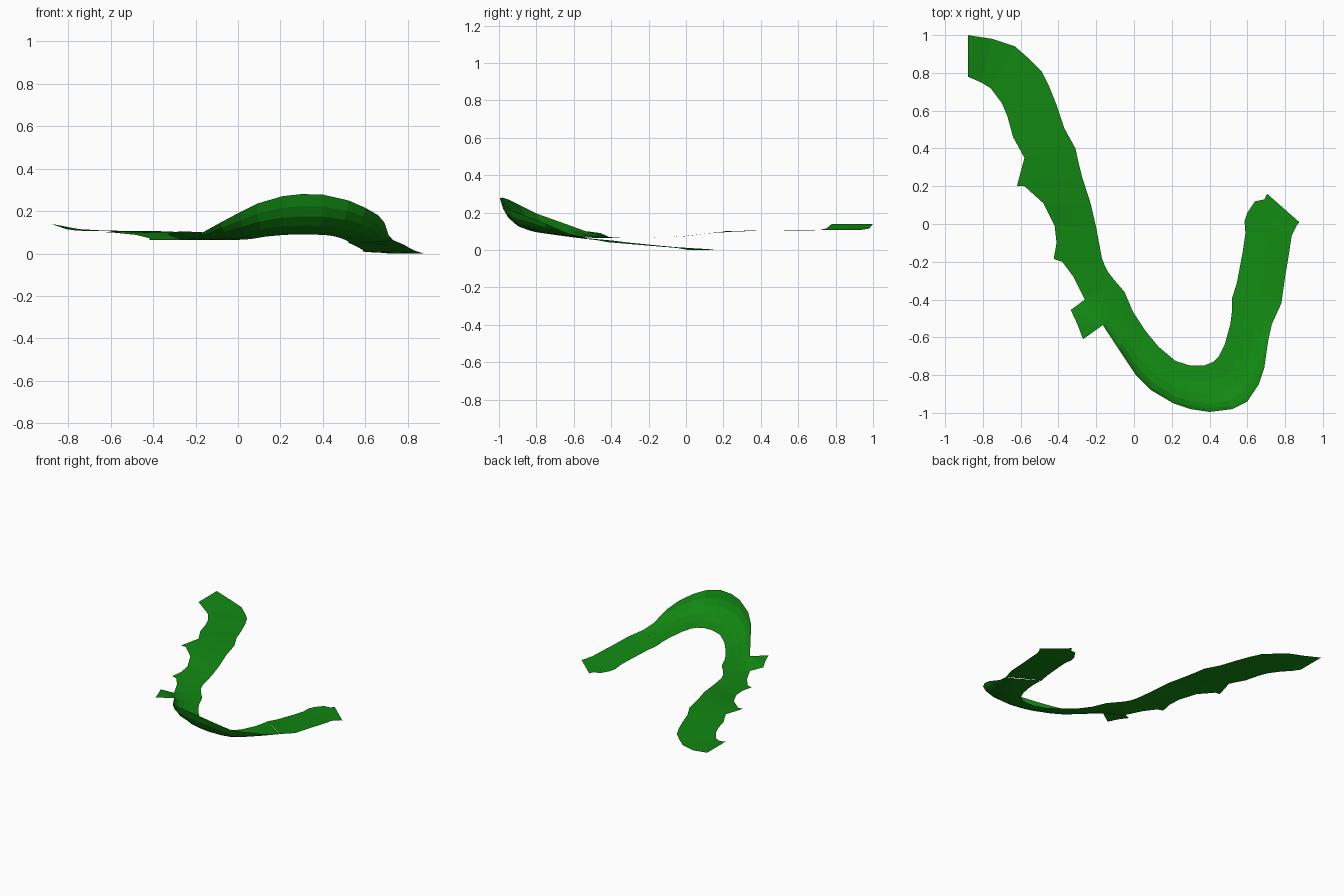
import bpy, bmesh
from mathutils import Vector

green = bpy.data.materials.new("green")
green.diffuse_color = (0.006, 0.25, 0.006, 1)


def finish(name, bm):
    bm.normal_update()
    for f in bm.faces:
        if f.normal.z < 0:
            f.normal_flip()
    mesh = bpy.data.meshes.new(name)
    bm.to_mesh(mesh)
    bm.free()
    mesh.materials.append(green)
    ob = bpy.data.objects.new(name, mesh)
    bpy.context.collection.objects.link(ob)
    return ob


def ribbon(name, sections, profile):
    """Loft between (outer, inner) edge pairs; profile = (across, rise) fractions."""
    bm = bmesh.new()
    rows = []
    for outer, inner in sections:
        o, i = Vector(outer), Vector(inner)
        row = []
        for s, h in profile:
            p = i.lerp(o, s)
            p.z = i.z + (o.z - i.z) * h
            row.append(bm.verts.new(p))
        rows.append(row)
    for a, b in zip(rows, rows[1:]):
        for k in range(len(profile) - 1):
            bm.faces.new((a[k], a[k + 1], b[k + 1], b[k]))
    return finish(name, bm)


FLAT = [(0, 0), (0.5, 0.5), (1, 1)]
BANK = [(0, 0), (0.35, 0.08), (0.62, 0.22), (0.82, 0.45), (0.93, 0.7), (1, 1)]

# Upper road: outer x, y, inner x, y, shared height
upper = [
    (-.88, .78, -.88, 1.0, .14), (-.81, .75, -.75, .98, .115),
    (-.76, .72, -.63, .94, .108), (-.73, .68, -.55, .87, .107),
    (-.70, .64, -.49, .81, .107), (-.67, .57, -.45, .73, .106),
    (-.64, .46, -.41, .63, .105), (-.61, .405, -.37, .51, .105),
    (-.58, .35, -.31, .40, .104),
    (-.62, .20, -.29, .31, .10), (-.58, .20, -.275, .25, .098),
    (-.48, .11, -.23, .11, .088), (-.42, -.01, -.20, -.02, .073),
    (-.41, -.10, -.185, -.10, .068), (-.425, -.185, -.17, -.18, .065),
    (-.38, -.20, -.155, -.22, .064), (-.32, -.28, -.14, -.25, .064),
    (-.26, -.40, -.11, -.29, .064),
]
ribbon("upper_road", [((a, b, z), (c, d, z)) for a, b, c, d, z in upper], FLAT)

# Small flap beside the start of the bend
bm = bmesh.new()
flap = [(-.26, -.40, .064), (-.335, -.455, .09), (-.30, -.53, .10),
        (-.27, -.61, .105), (-.165, -.535, .10)]
v = [bm.verts.new(p) for p in flap]
for k in range(1, 4):
    bm.faces.new((v[4] if k < 3 else v[0], v[k - 1] if k < 3 else v[2], v[k] if k < 3 else v[3])
                 if k < 3 else (v[4], v[2], v[3]))
finish("side_flap", bm)

# Banked bend: outer edge rises steeply
bend = [
    ((-.26, -.40, .064), (-.11, -.29, .064)),
    ((-.165, -.535, .10), (-.05, -.36, .064)),
    ((-.08, -.665, .147), (-.005, -.465, .064)),
    ((.01, -.80, .195), (.06, -.565, .068)),
    ((.09, -.88, .235), (.13, -.65, .08)),
    ((.21, -.95, .27), (.22, -.725, .088)),
    ((.30, -.98, .28), (.30, -.75, .09)),
    ((.40, -.995, .277), (.37, -.75, .089)),
    ((.52, -.98, .25), (.42, -.73, .086)),
    ((.60, -.94, .215), (.45, -.70, .082)),
    ((.66, -.85, .18), (.48, -.64, .074)),
    ((.69, -.76, .145), (.51, -.53, .062)),
    ((.71, -.62, .085), (.52, -.45, .055)),
    ((.73, -.53, .063), (.52, -.39, .05)),
]
ribbon("banked_bend", bend, BANK)

# Lower road running out to the ground
lower = [
    bend[-1],
    ((.78, -.42, .042), (.545, -.31, .04)),
    ((.80, -.28, .03), (.56, -.23, .032)),
    ((.82, -.16, .02), (.575, -.15, .024)),
    ((.835, -.06, .012), (.59, -.05, .015)),
    ((.845, -.04, .01), (.585, .015, .011)),
    ((.855, -.02, .006), (.60, .06, .008)),
    ((.865, -.003, .003), (.64, .12, .005)),
    ((.87, .003, .002), (.69, .13, .003)),
    ((.875, .01, 0), (.705, .16, 0)),
]
ribbon("lower_road", lower, FLAT)
